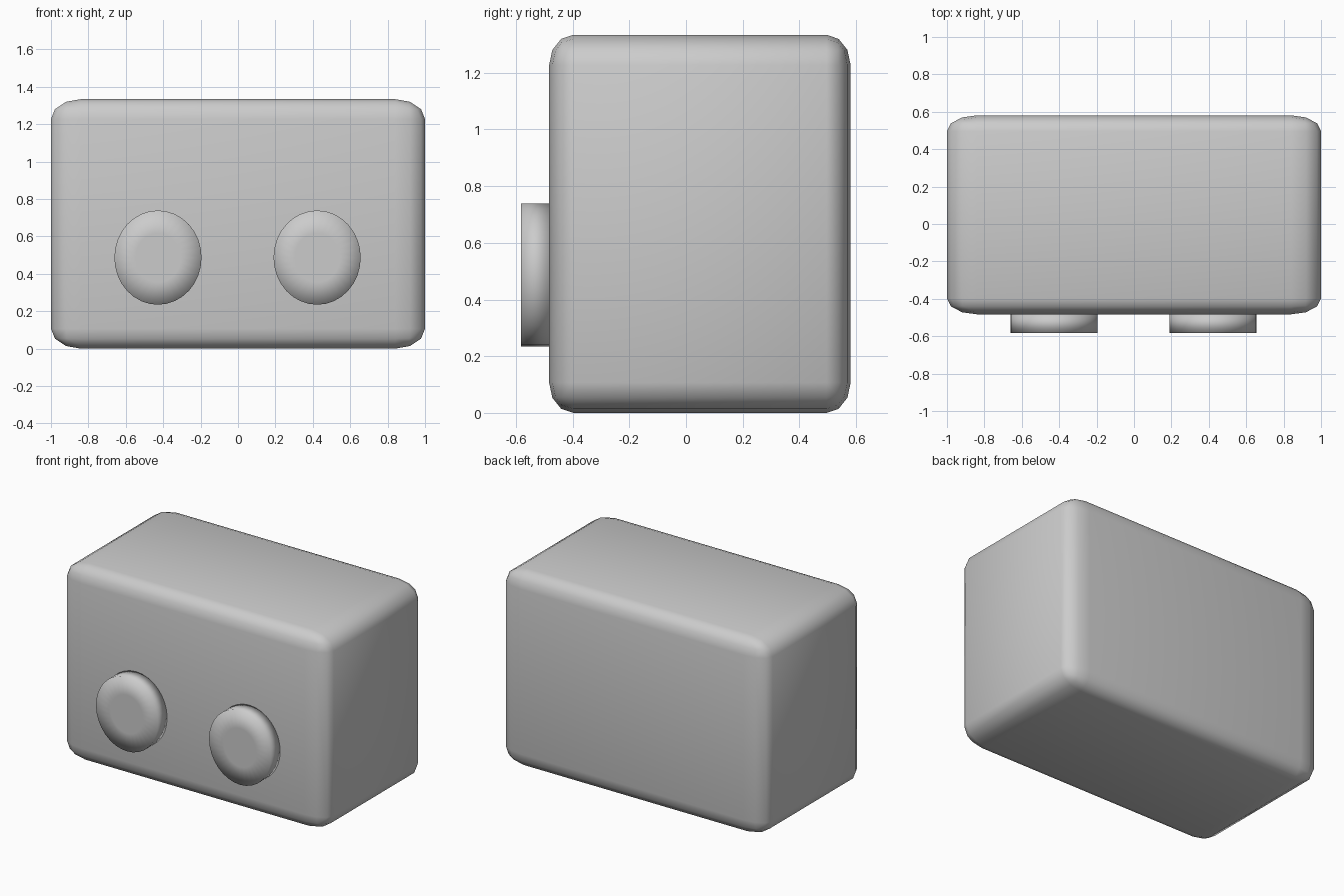
import bpy, bmesh
from math import radians
from mathutils import Matrix

if "Cube" in bpy.data.objects:
    bpy.data.objects.remove(bpy.data.objects["Cube"])


def finish(bm, name):
    bmesh.ops.recalc_face_normals(bm, faces=bm.faces[:])
    for f in bm.faces:
        f.smooth = True
    mesh = bpy.data.meshes.new(name)
    bm.to_mesh(mesh)
    bm.free()
    obj = bpy.data.objects.new(name, mesh)
    bpy.context.collection.objects.link(obj)
    return obj


# Housing: rounded cube stretched to size, so the rounding stretches too
bm = bmesh.new()
bmesh.ops.create_cube(bm, size=2)
bmesh.ops.bevel(bm, geom=bm.edges[:], offset=0.16, segments=3,
                profile=0.5, affect='EDGES')
bm.transform(Matrix.Translation((0, 0.049, 0.667)) @
             Matrix.Diagonal((1.0, 0.532, 0.667, 1)))
finish(bm, "housing")


# Knob: short oval cylinder with an inset front cap
def knob(name, x):
    bm = bmesh.new()
    bmesh.ops.create_cone(bm, cap_ends=True, segments=32,
                          radius1=1, radius2=1, depth=1)
    bm.faces.ensure_lookup_table()
    cap = max(bm.faces, key=lambda f: f.calc_center_median().z)
    bmesh.ops.inset_region(bm, faces=[cap], thickness=0.48)
    bm.transform(Matrix.Translation((x, -0.53, 0.487)) @
                 Matrix.Diagonal((0.233, 0.105, 0.252, 1)) @
                 Matrix.Rotation(radians(90), 4, 'X'))
    finish(bm, name)


knob("left_knob", -0.428)
knob("right_knob", 0.423)
